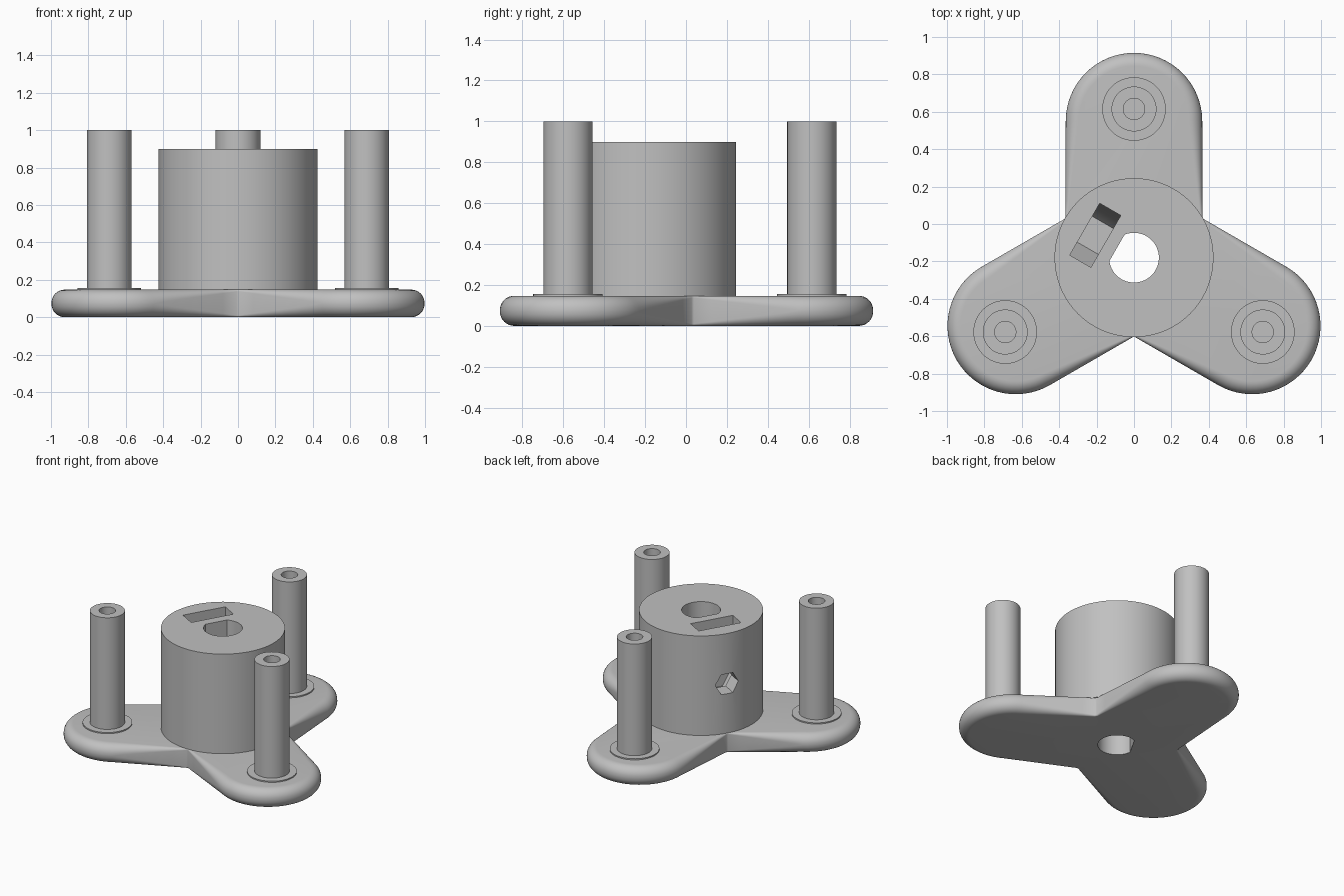
import bpy
import bmesh
from math import sin, cos, pi, sqrt, radians
from mathutils import Matrix, Vector

if "Cube" in bpy.data.objects:
    bpy.data.objects.remove(bpy.data.objects["Cube"], do_unlink=True)

CENTRE = Vector((0, -0.18, 0))
PLATE_TOP = 0.147
HUB_TOP = 0.9
HUB_R = 0.425
ARM_R = 0.365      # half width of an arm
ARM_LEN = 0.73     # hub centre to centre of the rounded arm end
POST_DIST = 0.795
SCREW_Z = 0.52

grey = bpy.data.materials.new("plain_grey")
grey.use_nodes = True
colour = (0.53, 0.53, 0.53, 1)
grey.diffuse_color = colour
grey.node_tree.nodes["Principled BSDF"].inputs["Base Color"].default_value = colour


def make_object(name, bm, matrix=Matrix.Identity(4)):
    bmesh.ops.transform(bm, matrix=matrix, verts=bm.verts)
    bmesh.ops.recalc_face_normals(bm, faces=bm.faces)
    mesh = bpy.data.meshes.new(name)
    bm.to_mesh(mesh)
    bm.free()
    mesh.materials.append(grey)
    obj = bpy.data.objects.new(name, mesh)
    bpy.context.collection.objects.link(obj)
    return obj


def loft(rings, closed_ends=True):
    """Skin a stack of equal-length point rings and cap both ends."""
    bm = bmesh.new()
    loops = [[bm.verts.new(p) for p in ring] for ring in rings]
    n = len(loops[0])
    for a, b in zip(loops, loops[1:]):
        for i in range(n):
            j = (i + 1) % n
            bm.faces.new((a[i], a[j], b[j], b[i]))
    bm.faces.new(loops[0][::-1])
    bm.faces.new(loops[-1])
    return bm


def prism(name, points, low, high, matrix):
    rings = [[(x, y, z) for x, y in points] for z in (low, high)]
    return make_object(name, loft(rings), matrix)


def lathe(name, profile, location, segments=64):
    rings = [[(r * cos(2 * pi * i / segments), r * sin(2 * pi * i / segments), z)
              for i in range(segments)] for r, z in profile]
    return make_object(name, loft(rings), Matrix.Translation(location))


def cut(obj, cutter):
    mod = obj.modifiers.new("cut", 'BOOLEAN')
    mod.operation = 'DIFFERENCE'
    mod.solver = 'EXACT'
    mod.object = cutter
    bpy.context.view_layer.objects.active = obj
    bpy.ops.object.modifier_apply(modifier=mod.name)


# Three-armed plate: outline points with normals and a fillet that fades to the notches
outline = []
notch_y = ARM_R / sqrt(3) + 0.008
right_side = []
for i in range(7):
    t = i / 6
    right_side.append((ARM_R, notch_y + t * (ARM_LEN - notch_y), 0.0, 0.01 + 0.06 * t))
arc = [(ARM_R * cos(a), ARM_LEN + ARM_R * sin(a), a, 0.07)
       for a in (pi * k / 32 for k in range(1, 32))]
left_side = [(-x, y, pi, r) for x, y, a, r in reversed(right_side)]
for arm in range(3):
    turn = arm * 2 * pi / 3
    rot = Matrix.Rotation(turn, 3, 'Z')
    for x, y, a, r in right_side + arc + left_side:
        outline.append((rot @ Vector((x, y, 0)), Vector((cos(a + turn), sin(a + turn), 0)), r))

rings = []
STEPS = 8
for top in (False, True):
    for k in range(STEPS + 1):
        a = (k if top else STEPS - k) / STEPS * pi / 2
        ring = []
        for p, normal, r in outline:
            q = p - normal * r * (1 - cos(a))
            rise = r * (1 - sin(a))
            q.z = PLATE_TOP - rise if top else rise
            ring.append(q)
        rings.append(ring)
plate = make_object("base_plate", loft(rings), Matrix.Translation(CENTRE))

# Central hub
hub = lathe("hub", [(HUB_R, PLATE_TOP), (HUB_R, HUB_TOP)], CENTRE, 72)

# D-shaped shaft bore through hub and plate, flat facing the screw
flat_dir = radians(150)
half = 0.66
bore_points = [(0.133 * cos(flat_dir + a), 0.133 * sin(flat_dir + a))
               for a in (half + (2 * pi - 2 * half) * i / 48 for i in range(49))]
bore = prism("bore_cutter", bore_points, -0.2, 1.2, Matrix.Translation(CENTRE))

# Frame for the set screw: x sideways, y up, z outward from the hub axis
out = Vector((cos(flat_dir), sin(flat_dir), 0))
up = Vector((0, 0, 1))
frame = Matrix((up.cross(out), up, out)).transposed().to_4x4()
frame.translation = CENTRE

# Nut slot, open at the top with half a hexagon for a floor
drop = 0.16 * sqrt(3) / 2
slot_points = [(-0.16, SCREW_Z), (-0.08, SCREW_Z - drop), (0.08, SCREW_Z - drop),
               (0.16, SCREW_Z), (0.16, 1.1), (-0.16, 1.1)]
slot = prism("slot_cutter", slot_points, 0.174, 0.304, frame)

# Hexagonal screw hole from the hub side into the bore
hex_points = [(0.087 * cos(k * pi / 3), SCREW_Z + 0.087 * sin(k * pi / 3)) for k in range(6)]
screw_hole = prism("screw_hole_cutter", hex_points, 0.03, 0.6, frame)

cut(plate, bore)
for cutter in (bore, slot, screw_hole):
    cut(hub, cutter)
for cutter in (bore, slot, screw_hole):
    bpy.data.objects.remove(cutter, do_unlink=True)

# Hollow posts with a collar at the foot
post_profile = [(0.17, 0.14), (0.17, 0.156), (0.12, 0.156), (0.12, 1.0),
                (0.057, 1.0), (0.057, 0.16)]
parts = [plate, hub]
for name, degrees in (("back_post", 90), ("right_post", 210), ("left_post", 330)):
    a = radians(degrees)
    place = CENTRE + Vector((cos(a), sin(a), 0)) * POST_DIST
    parts.append(lathe(name, post_profile, place, 48))

# Smooth the curved walls, keep the edges sharp
bpy.ops.object.select_all(action='DESELECT')
for obj in parts:
    obj.select_set(True)
bpy.context.view_layer.objects.active = plate
bpy.ops.object.shade_smooth_by_angle(angle=radians(30))
